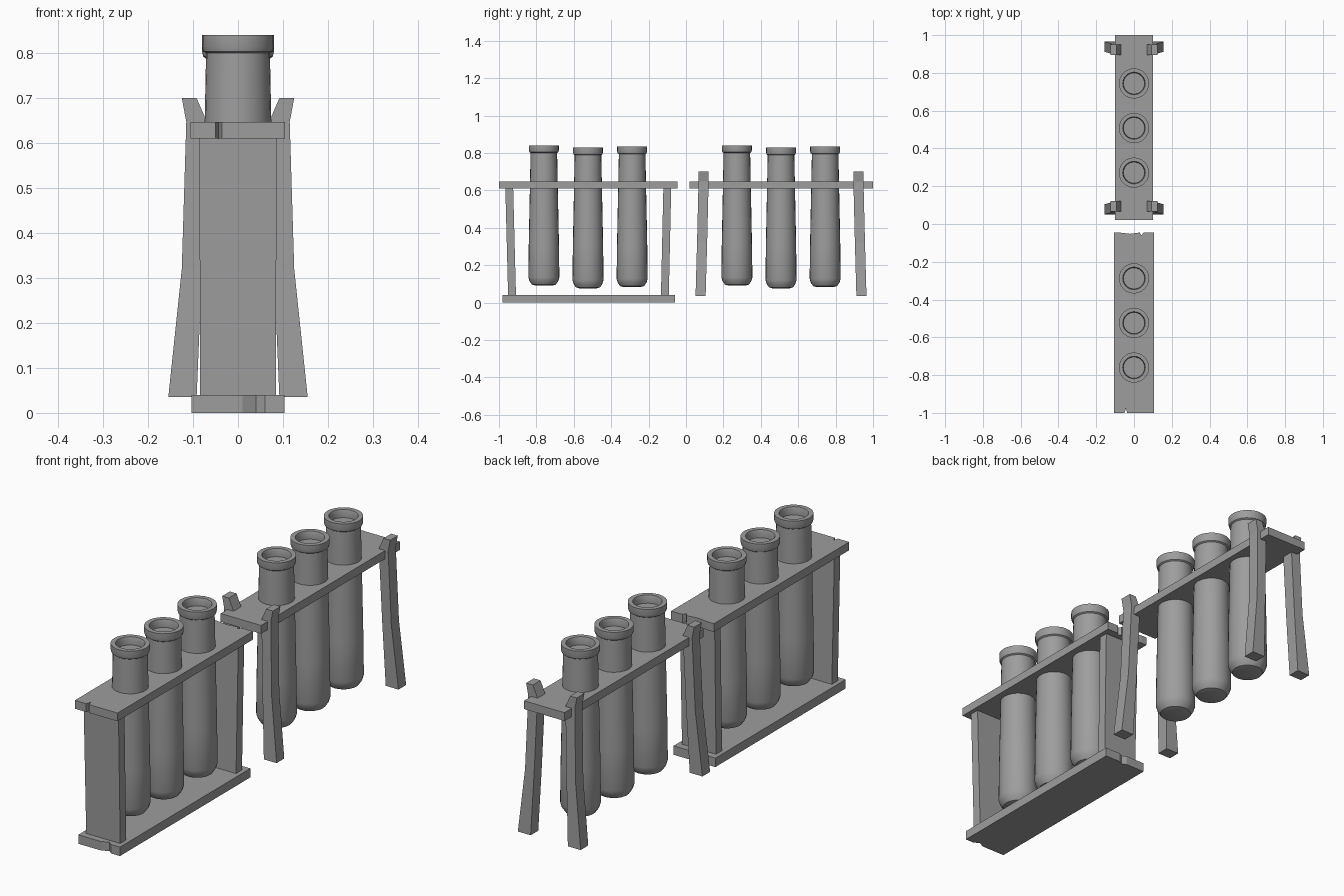
import bpy, bmesh, math

cube = bpy.data.objects.get("Cube")
if cube:
    bpy.data.objects.remove(cube)

grey = bpy.data.materials.new("plain grey")
grey.use_nodes = True
grey.diffuse_color = (0.34, 0.34, 0.34, 1)
grey.node_tree.nodes["Principled BSDF"].inputs["Base Color"].default_value = grey.diffuse_color


def finish(name, bm, smooth=False):
    bmesh.ops.recalc_face_normals(bm, faces=bm.faces)
    mesh = bpy.data.meshes.new(name)
    bm.to_mesh(mesh)
    bm.free()
    mesh.materials.append(grey)
    obj = bpy.data.objects.new(name, mesh)
    bpy.context.collection.objects.link(obj)
    if smooth:
        bpy.ops.object.select_all(action="DESELECT")
        obj.select_set(True)
        bpy.context.view_layer.objects.active = obj
        bpy.ops.object.shade_smooth_by_angle(angle=math.radians(35))
    return obj


def board(name, outline, z0, z1):
    """Flat board: an outline raised from z0 to z1."""
    bm = bmesh.new()
    face = bm.faces.new([bm.verts.new((x, y, z0)) for x, y in outline])
    top = bmesh.ops.extrude_face_region(bm, geom=[face])["geom"]
    for v in top:
        if isinstance(v, bmesh.types.BMVert):
            v.co.z = z1
    return finish(name, bm)


def loft(name, rings):
    """Bar through a stack of rectangles (z, x0, x1, y0, y1)."""
    bm = bmesh.new()
    loops = [[bm.verts.new(p) for p in ((x0, y0, z), (x1, y0, z), (x1, y1, z), (x0, y1, z))]
             for z, x0, x1, y0, y1 in rings]
    for a, b in zip(loops, loops[1:]):
        for i in range(4):
            j = (i + 1) % 4
            bm.faces.new((a[i], a[j], b[j], b[i]))
    bm.faces.new(loops[0])
    bm.faces.new(loops[-1])
    return finish(name, bm)


def tube(name, y, bottom, top, sides=24):
    """Test tube: round foot, slight taper, collar and recessed mouth."""
    profile = [(0.042, bottom), (0.064, bottom + 0.006), (0.077, bottom + 0.025),
               (0.083, bottom + 0.045), (0.081, 0.3), (0.075, 0.6), (0.071, top - 0.04),
               (0.077, top - 0.036), (0.08, top - 0.025), (0.08, top),
               (0.06, top), (0.056, top - 0.012), (0.056, top - 0.035)]
    bm = bmesh.new()
    loops = []
    for r, z in profile:
        angles = [2 * math.pi * i / sides for i in range(sides)]
        loops.append([bm.verts.new((r * math.cos(a), y + r * math.sin(a), z)) for a in angles])
    for a, b in zip(loops, loops[1:]):
        for i in range(sides):
            j = (i + 1) % sides
            bm.faces.new((a[i], a[j], b[j], b[i]))
    bm.faces.new(loops[0])
    bm.faces.new(loops[-1])
    return finish(name, bm, smooth=True)


# Front rack: chipped shelf and base
board("front_rack_shelf", [
    (-0.106, -1), (-0.05, -1), (-0.043, -0.975), (-0.036, -1), (0.105, -1),
    (0.105, -0.045), (0.05, -0.045), (0.04, -0.06), (0.03, -0.045),
    (-0.02, -0.052), (-0.08, -0.045), (-0.106, -0.045)], 0.61, 0.647)
board("front_rack_base", [
    (-0.103, -0.98), (0.01, -0.98), (0.04, -0.965), (0.06, -0.98), (0.103, -0.98),
    (0.103, -0.06), (0.03, -0.06), (0.01, -0.07), (-0.01, -0.06), (-0.103, -0.06)], 0, 0.04)

# Front rack: upright end panels leaning inwards at the foot
for name, foot, head in (("front_end_panel", -0.93, -0.945), ("back_end_panel", -0.113, -0.1)):
    loft(name, [(0.035, -0.084, 0.084, foot - 0.021, foot + 0.021),
                (0.615, -0.086, 0.086, head - 0.021, head + 0.021)])

# Back rack: plain shelf
board("back_rack_shelf", [(-0.1, 0.02), (0.1, 0.02), (0.1, 1), (-0.1, 1)], 0.61, 0.647)

# Back rack: four splayed legs with flared tips
sections = [(0.035, 0.092, 0.155, 0.43), (0.32, 0.08, 0.125, 0.422),
            (0.647, 0.069, 0.115, 0.414), (0.7, 0.092, 0.125, 0.414)]
for side, sx in (("left", 1), ("right", -1)):
    for end, sy in (("front", -1), ("back", 1)):
        loft(f"{end}_{side}_leg",
             [(z, sx * a, sx * b, 0.508 + sy * (c - 0.027), 0.508 + sy * (c + 0.027))
              for z, a, b, c in sections])

# Three tubes in each rack
for rack, start in (("front", -0.76), ("back", 0.272)):
    for i, (bottom, top) in enumerate(((0.09, 0.84), (0.075, 0.828), (0.082, 0.834))):
        tube(f"{rack}_rack_tube_{i + 1}", start + 0.236 * i, bottom, top)
